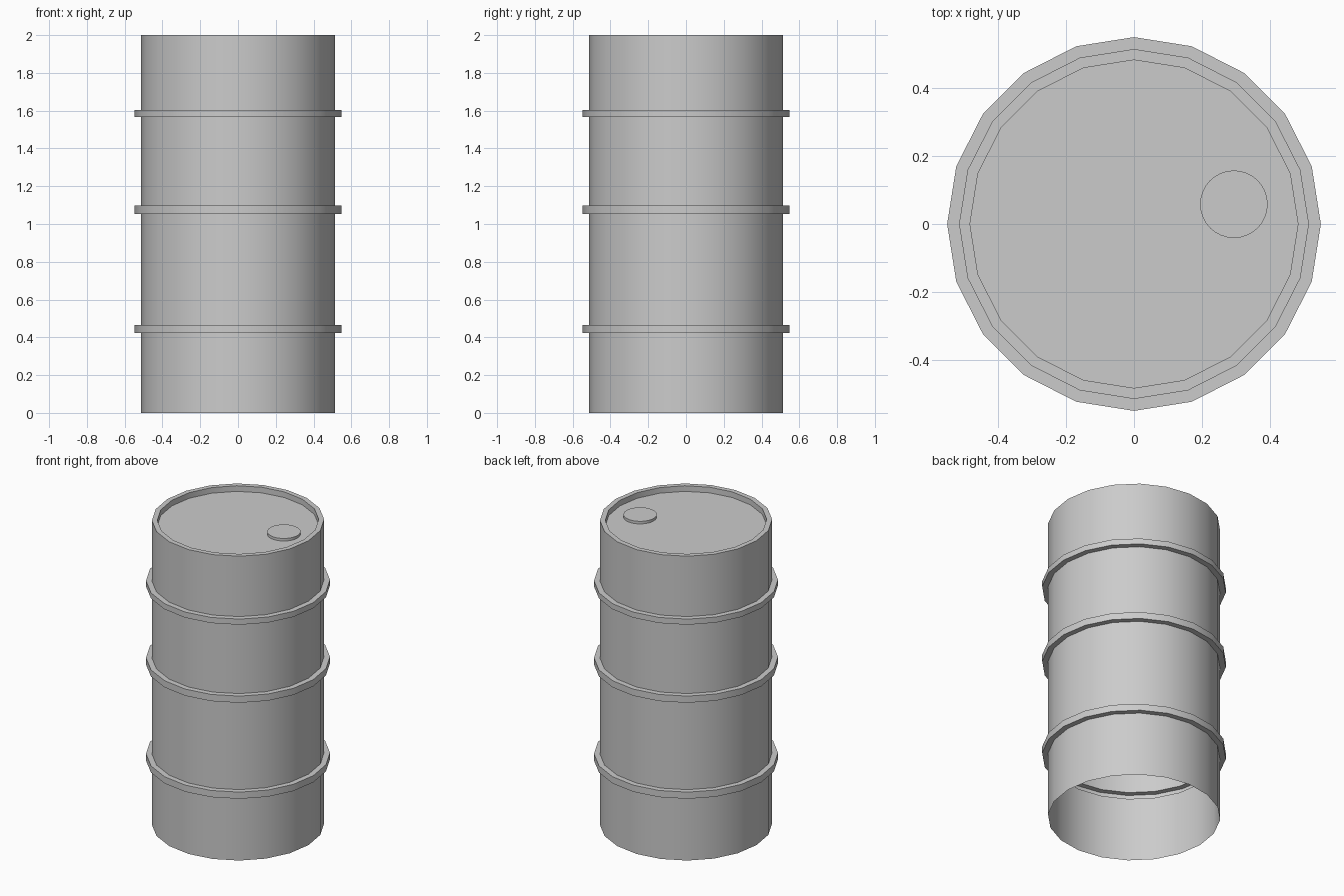
import bpy, bmesh
from math import cos, sin, tau, radians

if "Cube" in bpy.data.objects:
    bpy.data.objects.remove(bpy.data.objects["Cube"])

SIDES = 20
BODY_R, RIB_R, LID_R = 0.513, 0.548, 0.481
LID_Z = 1.963


def lathe(name, profile, sides, centre=(0, 0)):
    """Revolve (radius, z) points around a vertical axis and cap the last ring."""
    bm = bmesh.new()
    rings = [[bm.verts.new((centre[0] + r * cos(tau * k / sides),
                            centre[1] + r * sin(tau * k / sides), z))
              for k in range(sides)] for r, z in profile]
    for low, high in zip(rings, rings[1:]):
        for k in range(sides):
            n = (k + 1) % sides
            bm.faces.new((low[k], low[n], high[n], high[k]))
    bm.faces.new(rings[-1])
    mesh = bpy.data.meshes.new(name)
    bm.to_mesh(mesh)
    bm.free()
    obj = bpy.data.objects.new(name, mesh)
    bpy.context.collection.objects.link(obj)
    bpy.context.view_layer.objects.active = obj
    bpy.ops.object.select_all(action='DESELECT')
    obj.select_set(True)
    bpy.ops.object.shade_smooth_by_angle(angle=radians(30))
    return obj


# Open-bottomed sheet drum: wall with three hollow ribs, flat rim, sunken lid
profile = [(BODY_R, 0)]
for z0, z1 in ((0.422, 0.466), (1.053, 1.097), (1.566, 1.603)):
    profile += [(BODY_R, z0), (RIB_R, z0), (RIB_R, z1), (BODY_R, z1)]
profile += [(BODY_R, 2.0), (LID_R, 2.0), (LID_R, LID_Z)]
lathe("drum_body", profile, SIDES)

# Round filler cap on the lid
lathe("filler_cap", [(0.099, LID_Z), (0.099, 1.98)], 32, (0.293, 0.058))
